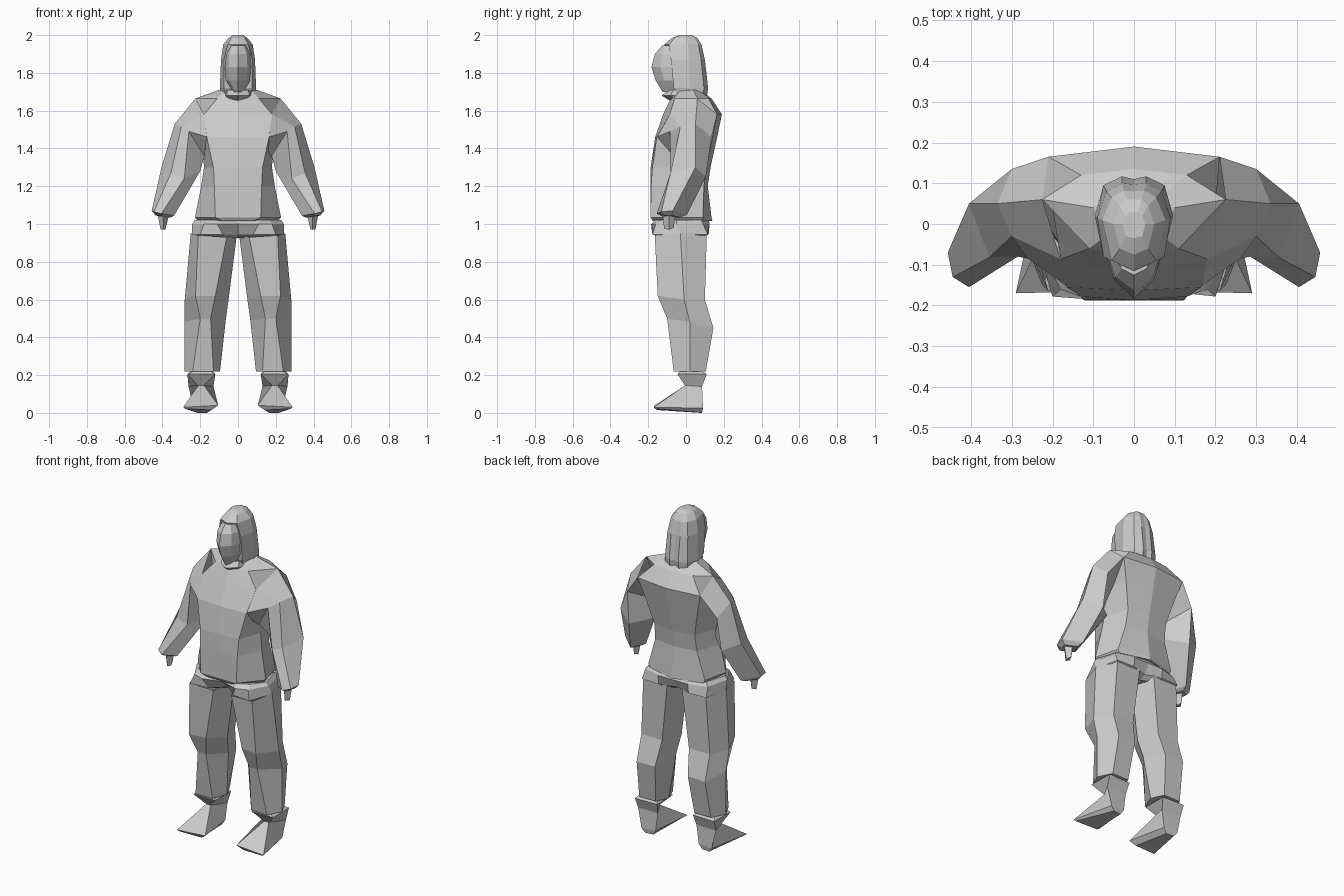
import bpy, bmesh

cloth = bpy.data.materials.new("light_grey")
cloth.diffuse_color = (0.6, 0.6, 0.6, 1)


def loft(name, rings, cap_start=True):
    """Skin equal-sized rings of points, cap the ends, flat faces."""
    bm = bmesh.new()
    vs = [[bm.verts.new(p) for p in r] for r in rings]
    n = len(vs[0])
    for a, b in zip(vs, vs[1:]):
        for i in range(n):
            j = (i + 1) % n
            bm.faces.new((a[i], a[j], b[j], b[i]))
    start = bm.faces.new(vs[0][::-1])
    bm.faces.new(vs[-1])
    bmesh.ops.recalc_face_normals(bm, faces=bm.faces)
    if not cap_start:
        bm.faces.remove(start)
    me = bpy.data.meshes.new(name)
    bm.to_mesh(me)
    bm.free()
    me.materials.append(cloth)
    ob = bpy.data.objects.new(name, me)
    bpy.context.collection.objects.link(ob)
    return ob


def body_loft(name, rows):
    """Loft of half outlines (front centre to back centre) mirrored in x."""
    rings = []
    for z, half in rows:
        full = half + [(-x, y) for x, y in half[-2:0:-1]]
        rings.append([(x, y, z) for x, y in full])
    return loft(name, rings)


def pair(name, rings):
    """Left and right limb parts, open where they tuck into the body."""
    for side, s in (("left", 1), ("right", -1)):
        loft(side + "_" + name, [[(s * x, y, z) for x, y, z in r] for r in rings], False)


# Pullover body
body_loft("torso", [
    (1.015, [(0, -.175), (.08, -.175), (.21, -.07), (.18, .09), (0, .14)]),
    (1.035, [(0, -.188), (.12, -.188), (.228, -.06), (.19, .09), (0, .135)]),
    (1.20, [(0, -.188), (.125, -.185), (.195, -.05), (.14, .095), (0, .115)]),
    (1.30, [(0, -.187), (.13, -.178), (.18, -.04), (.135, .11), (0, .13)]),
    (1.46, [(0, -.163), (.165, -.155), (.19, 0), (.175, .14), (0, .165)]),
    (1.58, [(0, -.122), (.18, -.086), (.20, .04), (.21, .165), (0, .19)]),
    (1.665, [(0, -.08), (.11, -.06), (.225, .06), (.13, .12), (0, .135)]),
    (1.71, [(0, -.05), (.07, -.03), (.10, .04), (.06, .065), (0, .075)]),
])

# Sleeves: outer, front outer, front, inner, back at shoulder, arm, elbow, cuff
pair("sleeve", [
    [(.225, .06, 1.665), (.18, -.086, 1.58), (.16, -.156, 1.46),
     (.15, -.07, 1.36), (.21, .165, 1.58)],
    [(.335, .05, 1.53), (.30, -.03, 1.515), (.26, -.085, 1.49),
     (.178, -.055, 1.36), (.30, .135, 1.46)],
    [(.405, .05, 1.30), (.355, -.082, 1.27), (.285, -.08, 1.24),
     (.20, .01, 1.28), (.31, .105, 1.25)],
    [(.457, -.07, 1.07), (.445, -.13, 1.065), (.405, -.155, 1.055),
     (.338, -.10, 1.045), (.37, .005, 1.05)],
    [(.435, -.075, 1.045), (.425, -.11, 1.045), (.40, -.125, 1.04),
     (.355, -.09, 1.035), (.38, -.03, 1.035)],
])

# Mitten hands
pair("hand", [
    [(.425, -.09, 1.05), (.395, -.125, 1.05), (.365, -.09, 1.05), (.395, -.055, 1.05)],
    [(.41, -.09, .97), (.395, -.115, .975), (.385, -.09, .97), (.395, -.065, .98)],
])

# Waist of the trousers, dipping in at the crotch
body_loft("waist", [
    (.925, [(0, -.05), (.06, -.10), (.20, -.12), (.235, -.02), (.20, .08), (.05, .08), (0, .05)]),
    (.945, [(0, -.09), (.08, -.165), (.20, -.178), (.245, -.03), (.215, .115), (.10, .12), (0, .09)]),
    (1.0, [(0, -.15), (.11, -.185), (.18, -.16), (.243, -.05), (.21, .09), (.10, .125), (0, .125)]),
    (1.02, [(0, -.14), (.10, -.165), (.17, -.13), (.23, -.05), (.19, .08), (.09, .11), (0, .12)]),
])

# Trouser legs: inner, front inner, front outer, outer, back outer, back inner
pair("trouser_leg", [
    [(.005, -.03, .95), (.06, -.15, .93), (.21, -.165, .94),
     (.25, -.03, .95), (.21, .11, .95), (.05, .11, .95)],
    [(.05, -.03, .60), (.12, -.135, .62), (.225, -.15, .62),
     (.282, -.01, .60), (.23, .10, .60), (.09, .10, .60)],
    [(.065, .0, .49), (.145, -.10, .50), (.20, -.10, .50),
     (.283, .02, .48), (.23, .145, .45), (.11, .14, .45)],
    [(.095, .03, .22), (.13, -.06, .22), (.24, -.065, .22),
     (.283, .02, .22), (.24, .105, .22), (.13, .105, .22)],
])

# Ankles flowing into pyramid shaped feet
pair("foot", [
    [(.15, -.03, .225), (.23, -.03, .225), (.25, .08, .225), (.14, .08, .225)],
    [(.12, -.045, .205), (.268, -.045, .205), (.265, .11, .205), (.12, .105, .205)],
    [(.18, -.005, .145), (.21, -.005, .145), (.262, .085, .14), (.13, .085, .14)],
    [(.105, -.165, .04), (.29, -.17, .03), (.235, .09, .025), (.145, .085, .03)],
    [(.14, -.15, .015), (.28, -.165, .022), (.215, .085, 0), (.165, .08, 0)],
])

# Hood
body_loft("hood", [
    (1.67, [(0, -.04), (.06, -.04), (.09, .02), (.075, .09), (.03, .11), (0, .10)]),
    (1.72, [(0, -.06), (.075, -.065), (.096, .02), (.075, .095), (.03, .117), (0, .11)]),
    (1.87, [(0, -.07), (.075, -.08), (.09, .015), (.068, .08), (.03, .10), (0, .097)]),
    (1.95, [(0, -.115), (.055, -.09), (.078, .01), (.055, .065), (.025, .082), (0, .08)]),
    (1.985, [(0, -.075), (.035, -.06), (.05, 0), (.035, .045), (.018, .06), (0, .06)]),
    (2.0, [(0, -.035), (.02, -.03), (.028, 0), (.02, .02), (.01, .03), (0, .03)]),
])

# Ridged face
body_loft("face", [
    (1.70, [(0, -.125), (.015, -.11), (.03, -.05), (0, -.02)]),
    (1.76, [(0, -.16), (.045, -.115), (.07, -.05), (0, -.02)]),
    (1.83, [(0, -.183), (.05, -.135), (.073, -.06), (0, -.02)]),
    (1.90, [(0, -.165), (.046, -.13), (.07, -.06), (0, -.02)]),
    (1.945, [(0, -.125), (.03, -.11), (.05, -.07), (0, -.02)]),
])

# Collar under the chin
body_loft("collar", [
    (1.65, [(0, -.08), (.04, -.055), (.06, -.01), (0, .03)]),
    (1.68, [(0, -.13), (.06, -.08), (.08, -.02), (0, .03)]),
    (1.71, [(0, -.09), (.055, -.07), (.075, -.02), (0, .03)]),
])
